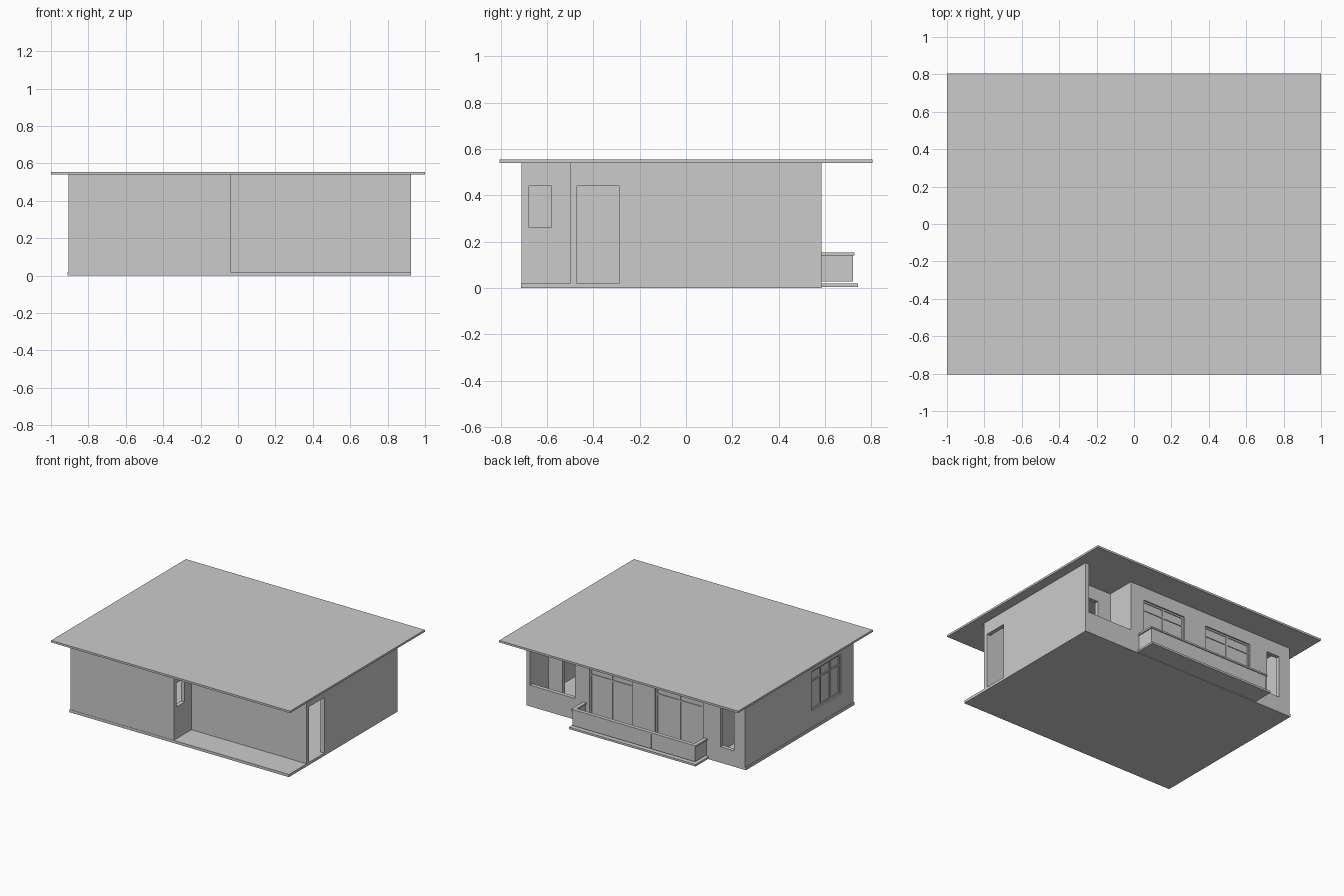
import bpy, bmesh
from mathutils import Vector

if "Cube" in bpy.data.objects:
    bpy.data.objects.remove(bpy.data.objects["Cube"])

T = 0.03              # wall thickness
Z0, Z1 = 0.02, 0.54   # floor top, ceiling


def finish(name, bm):
    bmesh.ops.recalc_face_normals(bm, faces=bm.faces)
    me = bpy.data.meshes.new(name)
    bm.to_mesh(me)
    bm.free()
    ob = bpy.data.objects.new(name, me)
    bpy.context.collection.objects.link(ob)
    return ob


def add_box(bm, x, y, z):
    vs = bmesh.ops.create_cube(bm, size=1)['verts']
    for v in vs:
        v.co = Vector([(r[0] + r[1]) / 2 + c * (r[1] - r[0])
                       for r, c in zip((x, y, z), v.co)])


def box(name, x, y, z):
    bm = bmesh.new()
    add_box(bm, x, y, z)
    return finish(name, bm)


def place(axis, u, d, z):
    """Wall coordinates to world: axis 'x' runs along x, 'y' along y."""
    return (u, d, z) if axis == 'x' else (d, u, z)


def wall(name, axis, u0, u1, outer, thick, holes=(), z0=Z0, z1=Z1):
    """Flat wall with rectangular holes (u0, u1, z0, z1), extruded by thick."""
    us = sorted({u0, u1, *[h[0] for h in holes], *[h[1] for h in holes]})
    zs = sorted({z0, z1, *[h[2] for h in holes], *[h[3] for h in holes]})
    bm = bmesh.new()
    for a, b in zip(us, us[1:]):
        for c, d in zip(zs, zs[1:]):
            mu, mz = (a + b) / 2, (c + d) / 2
            if any(h[0] < mu < h[1] and h[2] < mz < h[3] for h in holes):
                continue
            bm.faces.new([bm.verts.new(place(axis, u, outer, z))
                          for u, z in ((a, c), (b, c), (b, d), (a, d))])
    bmesh.ops.remove_doubles(bm, verts=bm.verts, dist=1e-5)
    ext = bmesh.ops.extrude_face_region(bm, geom=bm.faces[:], use_keep_orig=True)
    new = [g for g in ext['geom'] if isinstance(g, bmesh.types.BMVert)]
    bmesh.ops.translate(bm, verts=new, vec=place(axis, 0, thick, 0))
    return finish(name, bm)


def window(name, axis, hole, outer, inward, mullions, transom):
    """Frame, mullions, transom and a thin pane, set back in the opening."""
    a, b, c, d = hole
    w = 0.012
    f = sorted((outer + inward * 0.010, outer + inward * 0.026))
    g = sorted((outer + inward * 0.016, outer + inward * 0.021))
    bm = bmesh.new()
    bars = [(a, a + w, c, d), (b - w, b, c, d), (a, b, c, c + w),
            (a, b, d - w, d), (a, b, transom - w / 2, transom + w / 2)]
    bars += [(m - w / 2, m + w / 2, c, d) for m in mullions]
    for p, q, r, s in bars:
        add_box(bm, *place(axis, (p, q), f, (r, s)))
    finish(name + "_frame", bm)
    bm = bmesh.new()
    add_box(bm, *place(axis, (a, b), g, (c, d)))
    finish(name + "_pane", bm)


# Roof and floor slabs
box("roof_slab", (-1, 1), (-0.805, 0.805), (Z1, 0.555))
box("floor_slab", (-0.912, 0.925), (-0.712, 0.585), (0, Z0))

# Outer wall openings
left_win = (-0.56, -0.216, 0.14, 0.44)
door_a = (0.04, 0.40, Z0 + 0.005, 0.44)
door_b = (-0.55, -0.15, Z0 + 0.005, 0.44)
small_win = (-0.81, -0.70, 0.12, 0.44)

# Front: projecting room, its side wall, recessed entrance wall
wall("front_wall", 'x', -0.905, -0.04, -0.71, T)
wall("porch_side_wall", 'y', -0.71 + T, -0.50, -0.04, -T,
     [(-0.68 + 0.002, -0.58, 0.26, 0.44)])
wall("porch_back_wall", 'x', -0.04 - T, 0.925 - T, -0.50, T)

# Sides
wall("right_wall", 'y', -0.50, 0.585, 0.925, -T, [(-0.47, -0.29, Z0, 0.44)])
wall("left_wall", 'y', -0.71 + T, 0.585 - T, -0.905, T, [left_win])
window("left_window", 'y', left_win, -0.905, 1, [-0.445, -0.33], 0.36)

# Back wall with balcony doors
wall("back_wall", 'x', -0.905, 0.519, 0.585, -T, [door_a, door_b, small_win])
for name, h in (("balcony_door_right", door_a), ("balcony_door_left", door_b)):
    window(name, 'x', h, 0.585, -1, [(h[0] + h[1]) / 2], 0.37)

# Corner loggia: low wall, side wall, inner wall with a doorway
wall("loggia_low_wall", 'x', 0.519, 0.925 - T, 0.585, -T, z1=0.16)
wall("loggia_side_wall", 'y', 0.365 - T, 0.585 - T, 0.519, -T)
wall("loggia_inner_wall", 'x', 0.519, 0.925 - T, 0.365, -T,
     [(0.63, 0.78, Z0, 0.44)])

# Inner partition beside the small window
wall("partition", 'y', 0.05, 0.585 - T, -0.62, T)

# Balcony: slab, parapet panels with a gap underneath, and cap rail
box("balcony_slab", (-0.60, 0.46), (0.585, 0.742), (0.005, 0.02))
PZ, CZ = (0.027, 0.14), (0.14, 0.152)
box("parapet_front_a", (-0.58, -0.214), (0.705, 0.72), PZ)
box("parapet_front_b", (-0.212, 0.445), (0.705, 0.72), PZ)
box("cap_front", (-0.588, 0.453), (0.698, 0.727), CZ)
for side, x, cx in (("left", (-0.58, -0.565), (-0.588, -0.559)),
                    ("right", (0.43, 0.445), (0.424, 0.453))):
    box("parapet_" + side, x, (0.585, 0.705), PZ)
    box("cap_" + side, cx, (0.585, 0.698), CZ)
